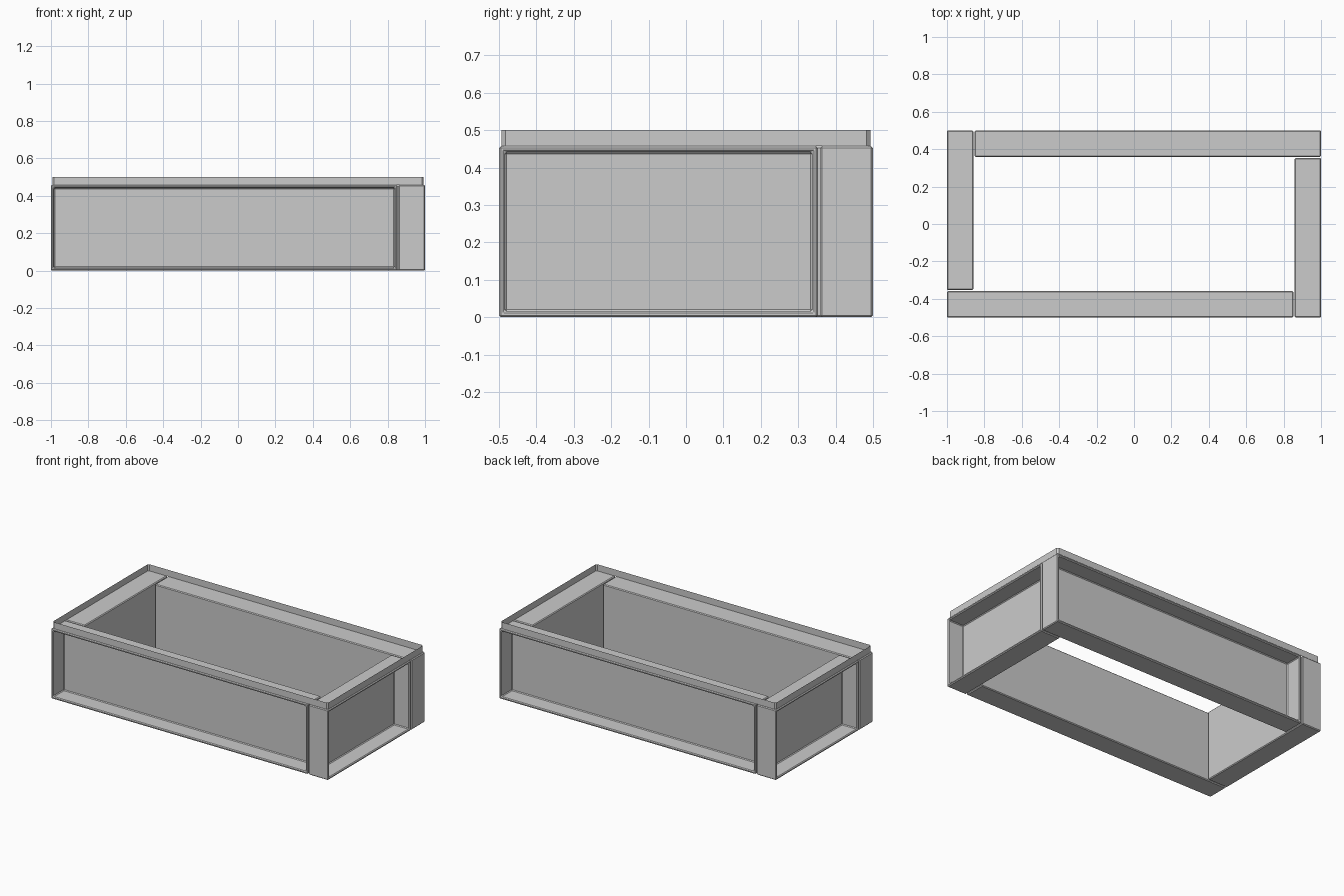
import bpy, bmesh
from math import pi
from mathutils import Matrix, Vector

if "Cube" in bpy.data.objects:
    bpy.data.objects.remove(bpy.data.objects["Cube"])

HEIGHT = 0.457    # top of the wall blocks
THICK = 0.141     # wall thickness
RECESS = 0.11     # depth of the outer panel


def wall(name, lo, hi, outward, turn):
    """Wall block with a deep framed recess on its outward face."""
    lo, hi, outward = Vector(lo), Vector(hi), Vector(outward)
    bm = bmesh.new()
    bmesh.ops.create_cube(bm, size=1)
    for v in bm.verts:
        v.co = Vector([(a + b) / 2 + c * (b - a) for a, b, c in zip(lo, hi, v.co)])
    bm.normal_update()
    face = max(bm.faces, key=lambda f: f.normal.dot(outward))
    bmesh.ops.inset_region(bm, faces=[face], thickness=0.022)
    # push the panel inwards, leaving side walls
    ext = bmesh.ops.extrude_discrete_faces(bm, faces=[face])["faces"]
    bmesh.ops.translate(bm, verts=ext[0].verts[:], vec=-outward * RECESS)
    bm.transform(Matrix.Rotation(turn, 4, 'Z'))
    bmesh.ops.recalc_face_normals(bm, faces=bm.faces[:])
    me = bpy.data.meshes.new(name)
    bm.to_mesh(me)
    bm.free()
    ob = bpy.data.objects.new(name, me)
    bpy.context.collection.objects.link(ob)
    bev = ob.modifiers.new("edge_bevel", 'BEVEL')
    bev.width = 0.005
    bev.segments = 1


# Long and short walls in a pinwheel layout, two of each
for long_name, short_name, turn in (("front_wall", "right_wall", 0),
                                    ("back_wall", "left_wall", pi)):
    wall(long_name, (-1, -0.5, 0), (0.852, -0.5 + THICK, HEIGHT), (0, -1, 0), turn)
    wall(short_name, (1 - THICK, -0.5, 0), (1, 0.353, HEIGHT), (1, 0, 0), turn)

# Thin upright lip around the top, with clipped corners
X, Y, C = 0.993, 0.493, 0.01
loop = [(X - C, -Y), (X, -Y + C), (X, Y - C), (X - C, Y),
        (-X + C, Y), (-X, Y - C), (-X, -Y + C), (-X + C, -Y)]
n = len(loop)
verts = [(x, y, z) for z in (HEIGHT, 0.5) for x, y in loop]
faces = [(i, i + n, (i + 1) % n + n, (i + 1) % n) for i in range(n)]
me = bpy.data.meshes.new("top_lip")
me.from_pydata(verts, [], faces)
bpy.context.collection.objects.link(bpy.data.objects.new("top_lip", me))
